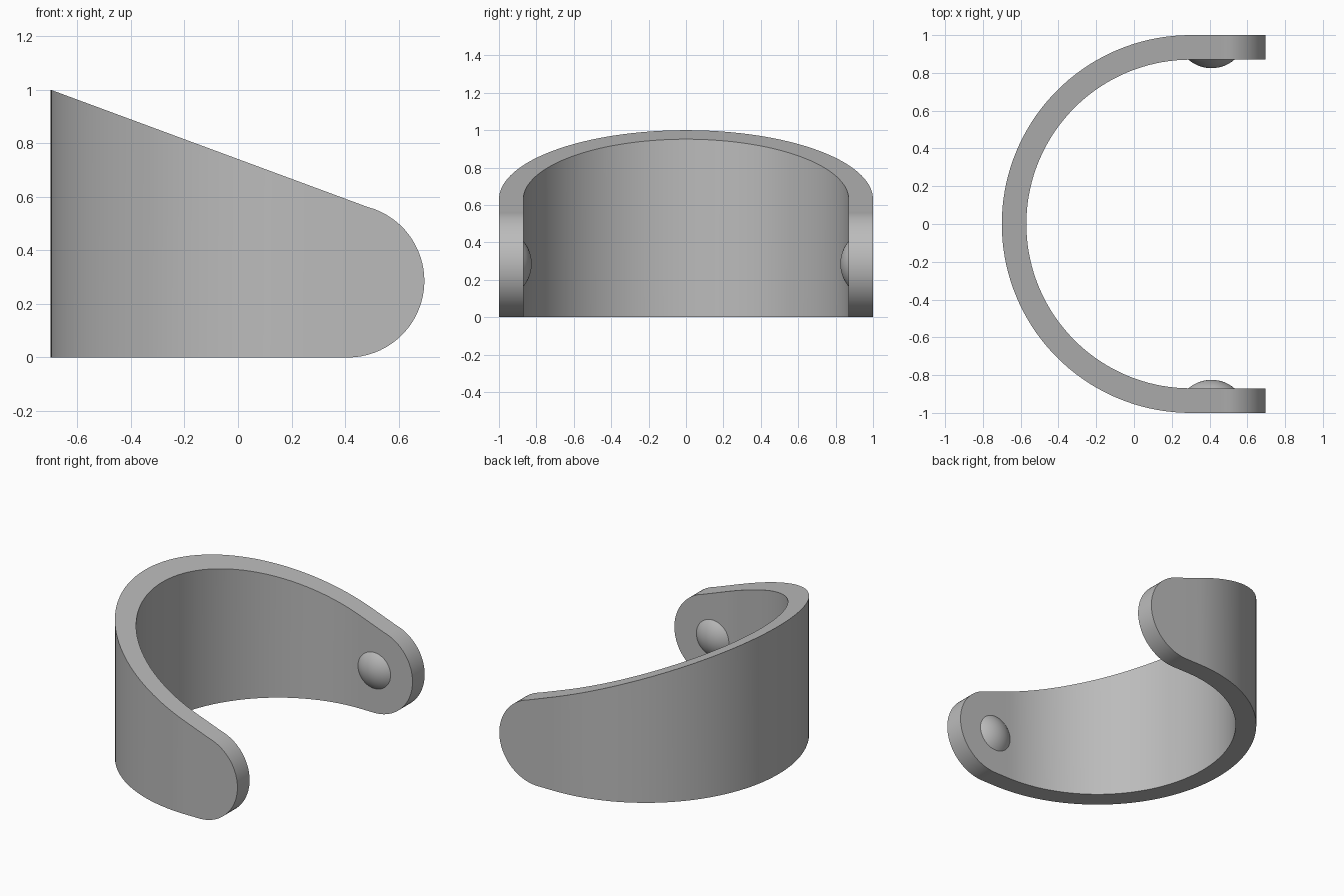
import bpy, bmesh, math

if "Cube" in bpy.data.objects:
    bpy.data.objects.remove(bpy.data.objects["Cube"])

R_OUT, R_IN, CX = 1.0, 0.87, 0.30        # plan arc of the band
TIP_R, TIP_X = 0.286, 0.41               # rounded ends
SLOPE = math.tan(math.radians(20.3))     # slanted top edge
JOIN = TIP_X + TIP_R * math.sin(math.radians(20.3))

grey = bpy.data.materials.new("grey")
grey.diffuse_color = (0.5, 0.5, 0.5, 1)
grey.use_nodes = True
grey.node_tree.nodes["Principled BSDF"].inputs["Base Color"].default_value = grey.diffuse_color


def finish(name, bm):
    bmesh.ops.recalc_face_normals(bm, faces=bm.faces)
    mesh = bpy.data.meshes.new(name)
    bm.to_mesh(mesh)
    bm.free()
    obj = bpy.data.objects.new(name, mesh)
    bpy.context.collection.objects.link(obj)
    mesh.materials.append(grey)
    bpy.ops.object.select_all(action='DESELECT')
    obj.select_set(True)
    bpy.context.view_layer.objects.active = obj
    bpy.ops.object.shade_smooth_by_angle(angle=math.radians(30))
    return obj


def heights(x):
    """Bottom and top of the side profile at x."""
    dx = min(max(x - TIP_X, 0), TIP_R)
    half = math.sqrt(TIP_R ** 2 - dx ** 2)
    top = 1 - SLOPE * (x + 0.7) if x < JOIN else TIP_R + half
    return TIP_R - half, top


# Stations along the band: front leg, arc, back leg, as (x, side) pairs
tip = [TIP_X + TIP_R * math.sin(math.radians(a))
       for a in (90, 86, 82, 77, 72, 66, 60, 54, 48, 42, 36, 30, 25, 20.3, 15, 10, 5, 0)]
N = 72
stations = [((x, -R_OUT), (x, -R_IN)) for x in tip]
for i in range(N + 1):
    a = -math.pi / 2 - math.pi * i / N
    stations.append(tuple((CX + r * math.cos(a), r * math.sin(a)) for r in (R_OUT, R_IN)))
stations += [((x, R_OUT), (x, R_IN)) for x in reversed(tip)]

# Curved band
bm = bmesh.new()
rings = []
for (ox, oy), (ix, iy) in stations:
    ob, ot = heights(ox)
    ib, it = heights(ix)
    rings.append([bm.verts.new(p) for p in
                  ((ox, oy, ob), (ox, oy, ot), (ix, iy, it), (ix, iy, ib))])
for a, b in zip(rings, rings[1:]):
    for k in range(4):
        j = (k + 1) % 4
        bm.faces.new((a[k], a[j], b[j], b[k]))
bmesh.ops.remove_doubles(bm, verts=bm.verts, dist=1e-5)
finish("band", bm)

# Domed studs on the inner faces of both ends
STUD_R, STUD_H = 0.122, 0.045
sphere_r = (STUD_R ** 2 + STUD_H ** 2) / (2 * STUD_H)
max_a = math.asin(STUD_R / sphere_r)
for name, side in (("front_stud", -1), ("back_stud", 1)):
    bm = bmesh.new()
    seg, rows = 40, 8
    prev = None
    apex = bm.verts.new((TIP_X, side * (R_IN - STUD_H), TIP_R))
    for j in range(1, rows + 1):
        a = max_a * j / rows
        rad = sphere_r * math.sin(a)
        y = side * (R_IN - STUD_H + sphere_r * (1 - math.cos(a)))
        ring = [bm.verts.new((TIP_X + rad * math.cos(2 * math.pi * i / seg), y,
                              TIP_R + rad * math.sin(2 * math.pi * i / seg)))
                for i in range(seg)]
        for i in range(seg):
            k = (i + 1) % seg
            if prev:
                bm.faces.new((prev[i], prev[k], ring[k], ring[i]))
            else:
                bm.faces.new((apex, ring[k], ring[i]))
        prev = ring
    bm.faces.new(prev)
    finish(name, bm)
